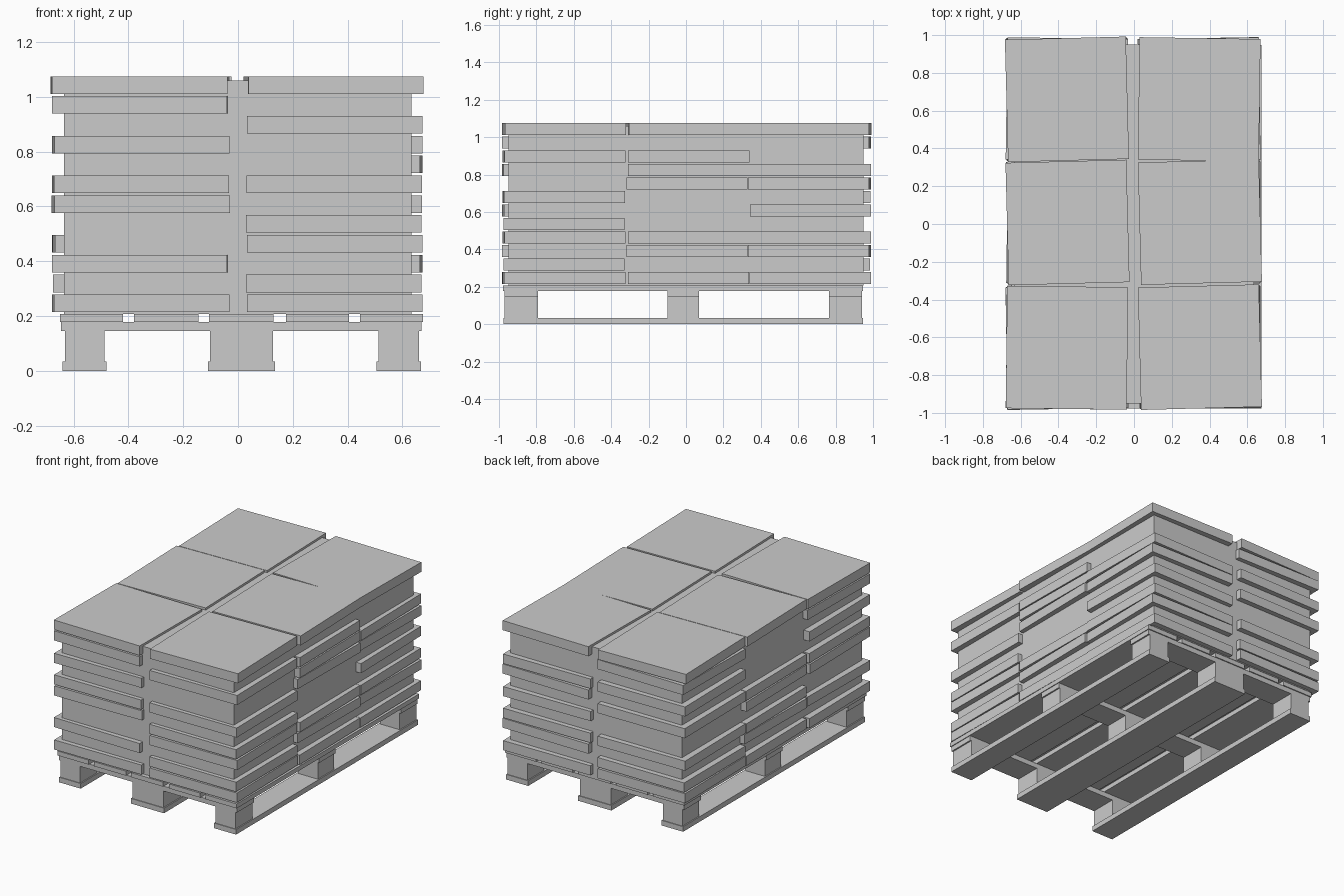
import bpy, bmesh
from math import radians
from mathutils import Matrix

if "Cube" in bpy.data.objects:
    bpy.data.objects.remove(bpy.data.objects["Cube"])


def box(name, x0, x1, y0, y1, z0, z1, angle=0):
    bm = bmesh.new()
    bmesh.ops.create_cube(bm, size=1, matrix=Matrix.Diagonal((x1 - x0, y1 - y0, z1 - z0, 1)))
    mesh = bpy.data.meshes.new(name)
    bm.to_mesh(mesh)
    bm.free()
    ob = bpy.data.objects.new(name, mesh)
    ob.location = ((x0 + x1) / 2, (y0 + y1) / 2, (z0 + z1) / 2)
    ob.rotation_euler.z = radians(angle)
    bpy.context.collection.objects.link(ob)
    return ob


# Pallet: runners, blocks, cross boards, deck boards
RUNNERS = [(-0.64, -0.48), (-0.11, 0.135), (0.505, 0.668)]
ROWS = [(-0.97, -0.79), (-0.10, 0.07), (0.765, 0.94)]
DECK = [(-0.65, -0.42), (-0.38, -0.145), (-0.105, 0.13), (0.175, 0.405), (0.445, 0.675)]
for x0, x1 in RUNNERS:
    box("pallet_runner", x0, x1, -0.975, 0.945, 0, 0.034)
    for y0, y1 in ROWS:
        box("pallet_block", x0 + 0.008, x1 - 0.008, y0, y1, 0.034, 0.145)
for y0, y1 in ROWS:
    box("pallet_cross_board", -0.645, 0.67, y0, y1, 0.145, 0.178)
for x0, x1 in DECK:
    box("pallet_deck_board", x0, x1, -0.978, 0.947, 0.178, 0.208)

# Solid core behind the loose packs
box("stack_core", -0.635, 0.634, -0.95, 0.95, 0.208, 1.06)

# Packs per column of the stack: (x, y) centre -> layers that stick out, top tilt
COLUMNS = {
    (-0.355, -0.655): ([0, 2, 5, 6, 8, 10, 11], -0.7),
    (0.349, -0.652): ([0, 1, 3, 4, 6, 9, 11], 1.5),
    (-0.352, 0.008): ([0, 2, 3, 5, 6, 11], 1.5),
    (0.349, 0.01): ([0, 2, 3, 7, 8, 9, 11], 1.5),
    (-0.355, 0.66): ([0, 1, 3, 6, 8, 10, 11], 1.5),
    (0.345, 0.66): ([0, 2, 3, 5, 7, 8, 11], -0.9),
}
TILTS = [0.7, 0, -0.8, 0.8, 0, 1.0, 0.5, -0.8, 0.8, 0.8, -0.8]
for (x, y), (layers, top_tilt) in COLUMNS.items():
    for i in layers:
        z = 0.214 + i * 0.0724
        tilt = top_tilt if i == 11 else TILTS[i]
        box("pack", x - 0.32, x + 0.32, y - 0.324, y + 0.324, z, z + 0.064, tilt)
